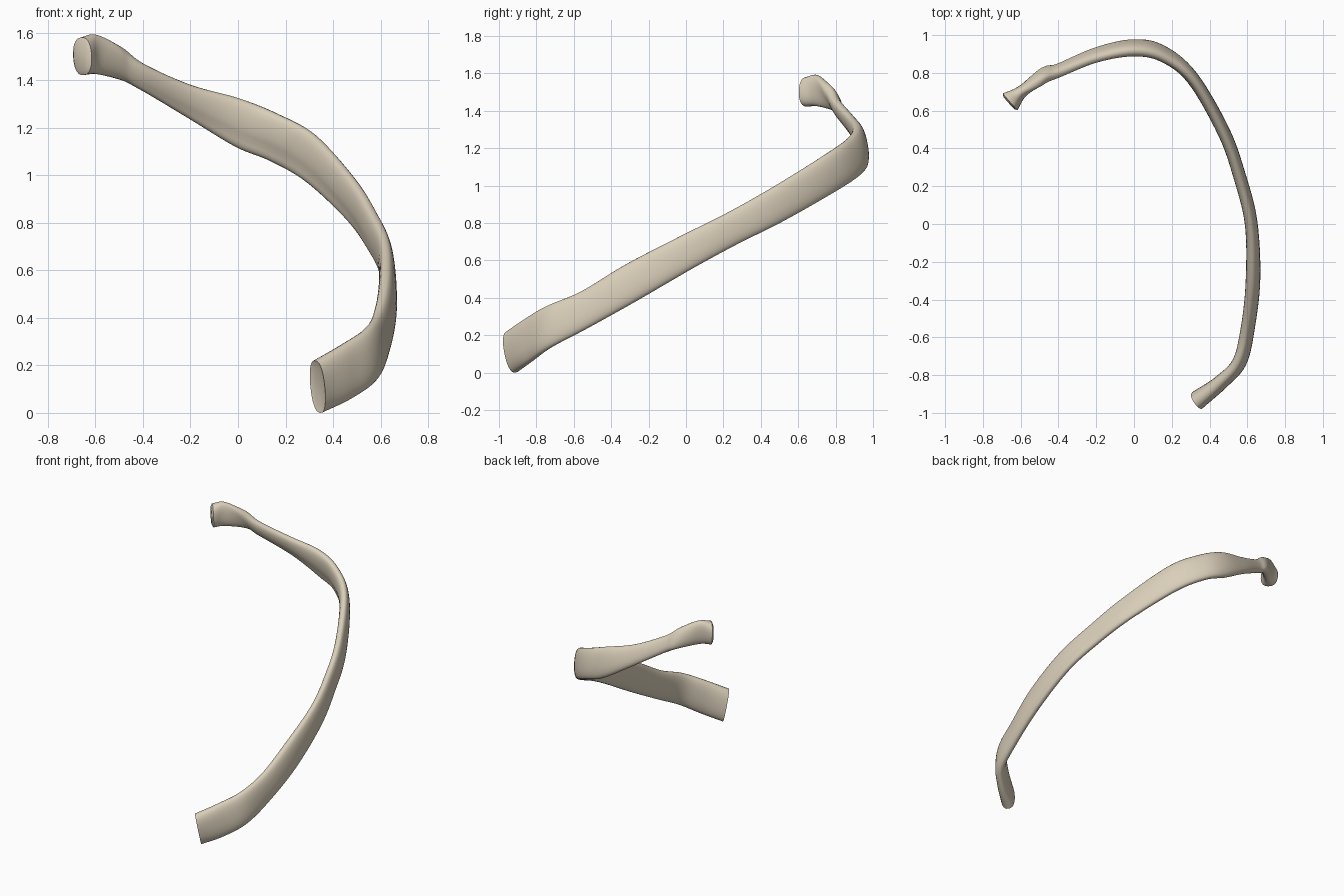
import bpy, bmesh, math
from mathutils import Vector

if "Cube" in bpy.data.objects:
    bpy.data.objects.remove(bpy.data.objects["Cube"])

# Stations along the rib: upper edge point, lower edge point, thickness
STATIONS = [
    ((.325, -.955, .22), (.345, -.912, .00), .098),
    ((.45, -.845, .295), (.465, -.835, .055), .080),
    ((.545, -.735, .36), (.57, -.73, .13), .072),
    ((.59, -.56, .435), (.615, -.54, .23), .070),
    ((.62, -.32, .58), (.64, -.27, .38), .074),
    ((.618, -.03, .73), (.622, .04, .56), .066),
    ((.563, .22, .855), (.557, .28, .69), .066),
    ((.48, .46, .99), (.468, .52, .81), .066),
    ((.32, .75, 1.17), (.295, .80, .97), .068),
    ((.16, .875, 1.26), (.14, .93, 1.06), .072),
    ((.00, .91, 1.325), (-.01, .955, 1.12), .076),
    ((-.20, .87, 1.38), (-.20, .92, 1.235), .062),
    ((-.40, .79, 1.47), (-.40, .835, 1.355), .060),
    ((-.50, .745, 1.545), (-.475, .815, 1.395), .068),
    ((-.60, .70, 1.592), (-.59, .70, 1.425), .066),
    ((-.66, .65, 1.58), (-.65, .645, 1.422), .118),
]
SIDES, STEPS = 28, 7


def spline(p0, p1, p2, p3, t):
    return .5 * (2 * p1 + (p2 - p0) * t + (2 * p0 - 5 * p1 + 4 * p2 - p3) * t * t
                 + (3 * p1 - p0 - 3 * p2 + p3) * t ** 3)


def smooth_path(values):
    out = []
    n = len(values)
    first, last = 2 * values[0] - values[1], 2 * values[-1] - values[-2]
    v = [first] + values + [last]
    for i in range(n - 1):
        out += [spline(*v[i:i + 4], s / STEPS) for s in range(STEPS)]
    return out + [values[-1]]


tops = smooth_path([Vector(s[0]) for s in STATIONS])
bottoms = smooth_path([Vector(s[1]) for s in STATIONS])
thick = smooth_path([s[2] for s in STATIONS])
centres = [(a + b) / 2 for a, b in zip(tops, bottoms)]
last = len(centres) - 1


def power(v, e):
    return math.copysign(abs(v) ** e, v)


# Rib shaft: flattened oval sections, with a shallow groove low on the inner side
bm = bmesh.new()
rings = []
for i, c in enumerate(centres):
    tangent = (centres[min(i + 1, last)] - centres[max(i - 1, 0)]).normalized()
    half = (tops[i] - bottoms[i]) / 2
    across = tangent.cross(half).normalized()       # points to the inner side
    if across.xy.dot(c.xy) > 0:
        across = -across
    f = i / last
    groove = .2 * max(0, math.sin(math.pi * min(1, max(0, (f - .3) / .55))))
    ring = []
    for k in range(SIDES):
        a = 2 * math.pi * k / SIDES
        u, w = power(math.sin(a), .9), power(math.cos(a), .8)
        if w > 0:
            w *= 1 - groove * math.exp(-((u + .5) / .25) ** 2)
        ring.append(bm.verts.new(c + half * u + across * (w * thick[i] / 2)))
    rings.append(ring)
for r0, r1 in zip(rings, rings[1:]):
    for k in range(SIDES):
        j = (k + 1) % SIDES
        bm.faces.new((r0[k], r0[j], r1[j], r1[k]))


# End faces: dished at the front end, slightly domed on the head
def cap(ring, centre, offset):
    inner = [bm.verts.new(centre + (v.co - centre) * .75 + offset) for v in ring]
    for k in range(SIDES):
        j = (k + 1) % SIDES
        bm.faces.new((ring[k], ring[j], inner[j], inner[k]))
    bm.faces.new(inner)


cap(rings[0], centres[0], (centres[1] - centres[0]).normalized() * .008)
cap(rings[-1], centres[-1], (centres[-1] - centres[-2]).normalized() * .01)

bmesh.ops.recalc_face_normals(bm, faces=bm.faces)
mesh = bpy.data.meshes.new("rib_bone")
bm.to_mesh(mesh)
bm.free()
rib = bpy.data.objects.new("rib_bone", mesh)
bpy.context.collection.objects.link(rib)

# Bone colour and smooth shading
bone = bpy.data.materials.new("bone")
bone.diffuse_color = (.70, .62, .49, 1)
bone.use_nodes = True
bone.node_tree.nodes["Principled BSDF"].inputs["Base Color"].default_value = bone.diffuse_color
mesh.materials.append(bone)
bpy.context.view_layer.objects.active = rib
rib.select_set(True)
bpy.ops.object.shade_smooth_by_angle(angle=math.radians(45))
